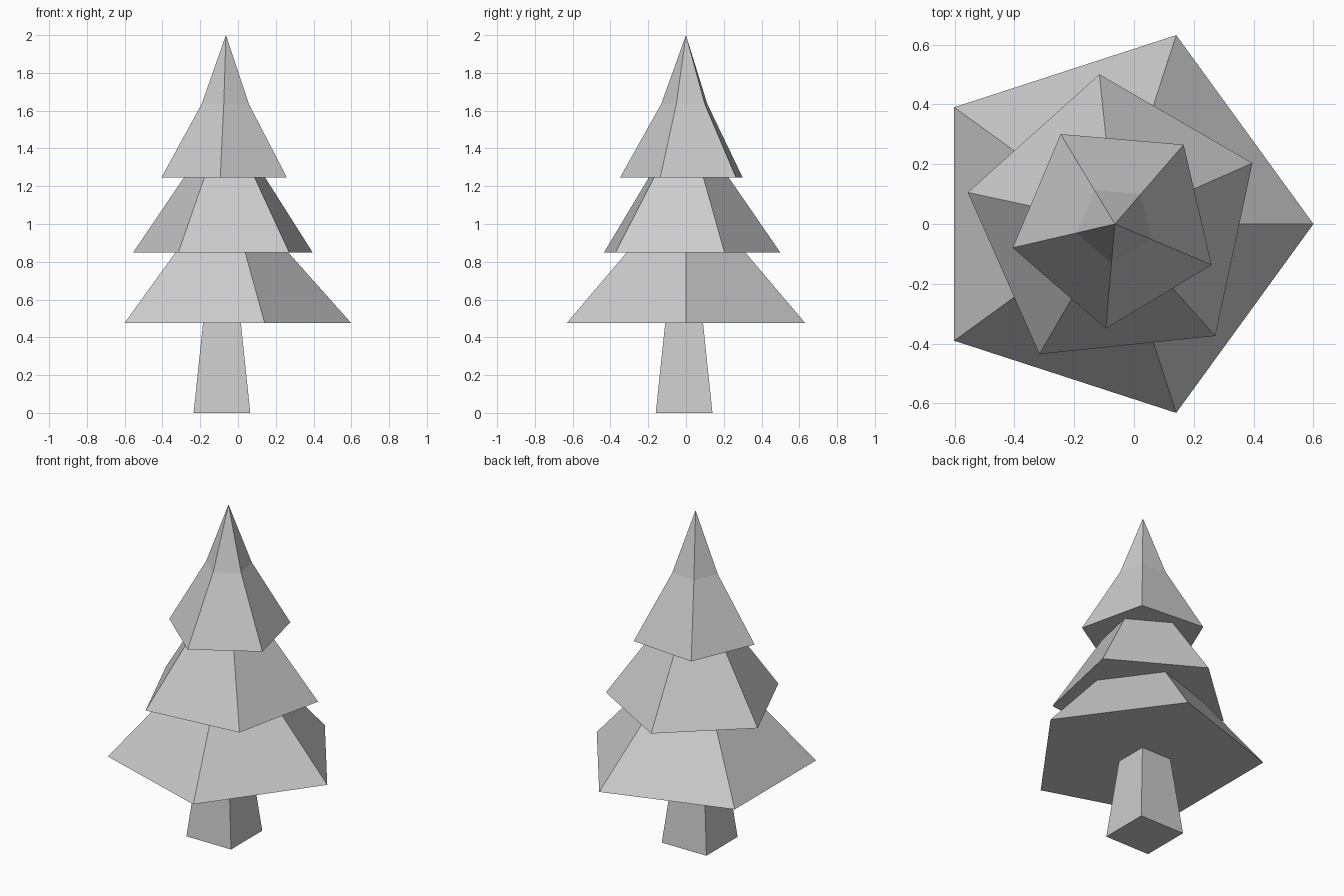
import bpy
import bmesh
from math import cos, sin, radians, pi

cube = bpy.data.objects.get("Cube")
if cube:
    bpy.data.objects.remove(cube, do_unlink=True)

grey = bpy.data.materials.new("plain grey")
grey.use_nodes = True
colour = (0.6, 0.6, 0.6, 1)
grey.diffuse_color = colour
grey.node_tree.nodes["Principled BSDF"].inputs["Base Color"].default_value = colour


def loft(name, sides, phase, centre, rings):
    """Closed faceted solid from (radius, height) rings; radius 0 makes a tip."""
    bm = bmesh.new()
    loops = []
    for radius, z in rings:
        count = sides if radius else 1
        loops.append([bm.verts.new((centre[0] + radius * cos(phase + 2 * pi * i / sides),
                                    centre[1] + radius * sin(phase + 2 * pi * i / sides), z))
                      for i in range(count)])
    for low, high in zip(loops, loops[1:]):
        for i in range(sides):
            j = (i + 1) % sides
            if len(high) == 1:
                bm.faces.new((low[i], low[j], high[0]))
            else:
                bm.faces.new((low[i], low[j], high[j], high[i]))
    for cap in (loops[0], loops[-1]):
        if len(cap) > 1:
            bm.faces.new(cap)
    bmesh.ops.recalc_face_normals(bm, faces=bm.faces)
    mesh = bpy.data.meshes.new(name)
    bm.to_mesh(mesh)
    bm.free()
    mesh.materials.append(grey)
    obj = bpy.data.objects.new(name, mesh)
    bpy.context.collection.objects.link(obj)
    return obj


# Square tapered trunk
loft("trunk", 4, radians(45), (-0.085, -0.01), [(0.212, 0), (0.141, 0.48)])

# Three twisted five-sided branch tiers, each tucked into the one above
axis = (-0.064, 0)
loft("lower_branches", 5, 0, axis, [(0.664, 0.475), (0.285, 0.9)])
loft("middle_branches", 5, radians(23.9), axis, [(0.503, 0.848), (0.19, 1.3)])
loft("top_branches", 5, radians(49.1), axis, [(0.351, 1.245), (0.132, 1.635), (0, 2)])
